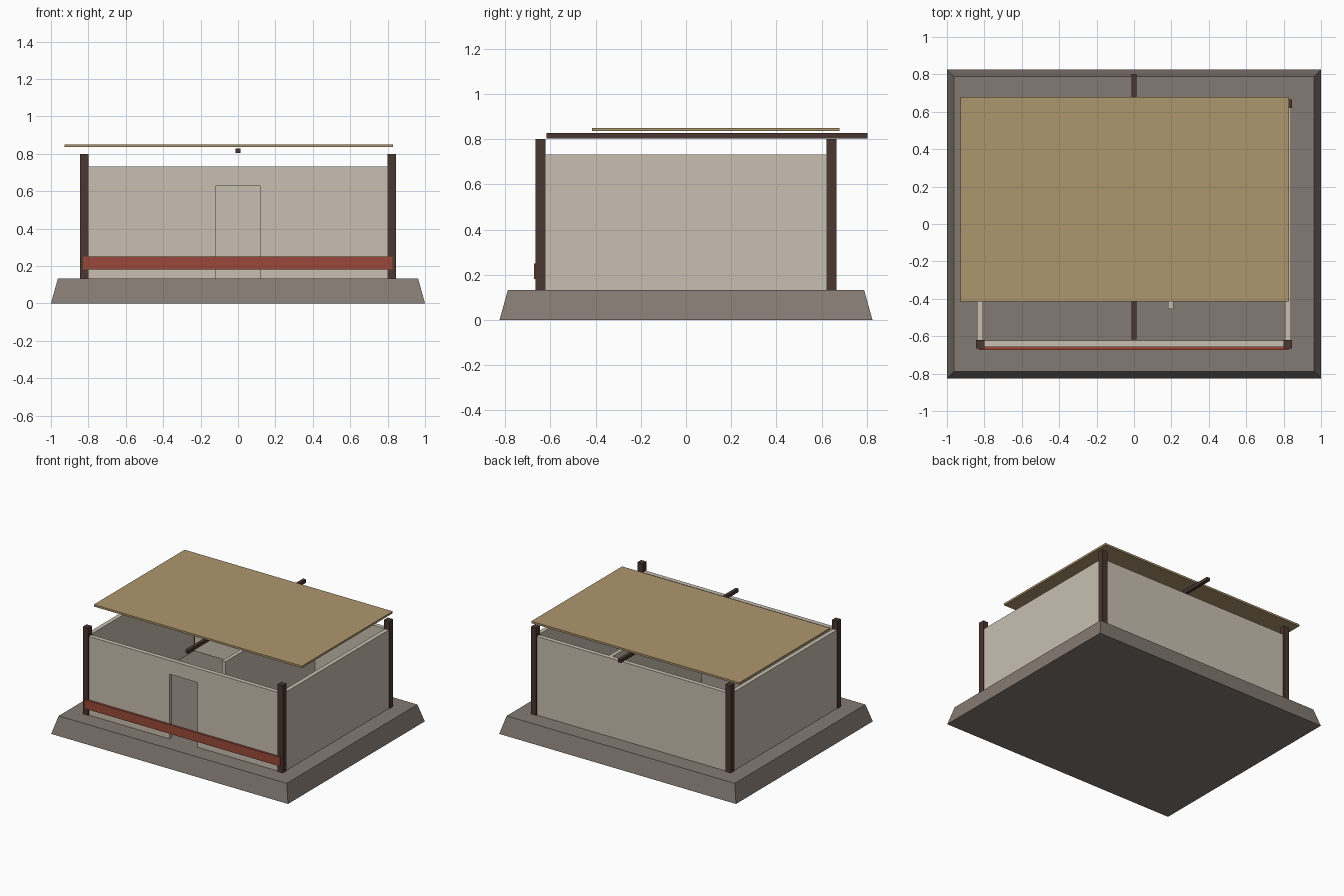
import bpy, bmesh

if "Cube" in bpy.data.objects:
    bpy.data.objects.remove(bpy.data.objects["Cube"])


def material(name, rgb):
    # sRGB 0-255 to linear flat colour
    m = bpy.data.materials.new(name)
    lin = [((c / 255 + 0.055) / 1.055) ** 2.4 for c in rgb]
    m.diffuse_color = (*lin, 1)
    m.use_nodes = True
    m.node_tree.nodes["Principled BSDF"].inputs["Base Color"].default_value = m.diffuse_color
    return m


plaster = material("plaster", (200, 191, 176))
stone = material("stone", (132, 122, 114))
timber = material("dark_timber", (74, 55, 49))
red = material("red_paint", (152, 73, 57))
thatch = material("roof_tan", (174, 150, 109))


def box(name, x, y, z, mat, taper=0.0):
    """Box from (min, max) ranges; taper pulls the top face inward."""
    bm = bmesh.new()
    bmesh.ops.create_cube(bm, size=1)
    cx, cy = sum(x) / 2, sum(y) / 2
    for v in bm.verts:
        top = v.co.z > 0
        inset = taper if top else 0
        v.co = (cx + (1 if v.co.x > 0 else -1) * ((x[1] - x[0]) / 2 - inset),
                cy + (1 if v.co.y > 0 else -1) * ((y[1] - y[0]) / 2 - inset),
                z[1] if top else z[0])
    me = bpy.data.meshes.new(name)
    bm.to_mesh(me)
    bm.free()
    me.materials.append(mat)
    ob = bpy.data.objects.new(name, me)
    bpy.context.collection.objects.link(ob)
    return ob


FLOOR, WALL_TOP, DOOR_TOP = 0.133, 0.733, 0.627

# Sloped stone plinth
box("plinth", (-1, 1), (-0.825, 0.825), (0, FLOOR), stone, 0.037)

# Corner posts
for sx, side in ((-1, "left"), (1, "right")):
    for sy, end in ((-1, "front"), (1, "back")):
        cx, cy = sx * 0.822, sy * 0.643
        box(f"{end}_{side}_post", (cx - 0.022, cx + 0.022),
            (cy - 0.022, cy + 0.022), (FLOOR, 0.80), timber)

# Side walls and back wall
for sx, side in ((-1, "left"), (1, "right")):
    cx = sx * 0.823
    box(f"{side}_wall", (cx - 0.016, cx + 0.016), (-0.64, 0.64),
        (FLOOR, WALL_TOP), plaster)
box("back_wall", (-0.81, 0.81), (0.623, 0.657), (FLOOR, WALL_TOP), plaster)

# Front wall with doorway
front = (-0.657, -0.623)
box("front_wall_left", (-0.81, -0.12), front, (FLOOR, WALL_TOP), plaster)
box("front_wall_right", (0.12, 0.81), front, (FLOOR, WALL_TOP), plaster)
box("door_lintel", (-0.12, 0.12), front, (DOOR_TOP, WALL_TOP), plaster)

# Inner partition
box("partition", (0.183, 0.212), (-0.455, 0.625), (FLOOR, WALL_TOP), plaster)

# Painted rail across the front
box("front_rail", (-0.828, 0.825), (-0.673, -0.655), (0.182, 0.25), red)

# Ridge beam and offset roof panel
box("ridge_beam", (-0.0125, 0.0125), (-0.618, 0.803), (0.803, 0.828), timber)
box("roof_panel", (-0.927, 0.83), (-0.415, 0.68), (0.835, 0.85), thatch)
